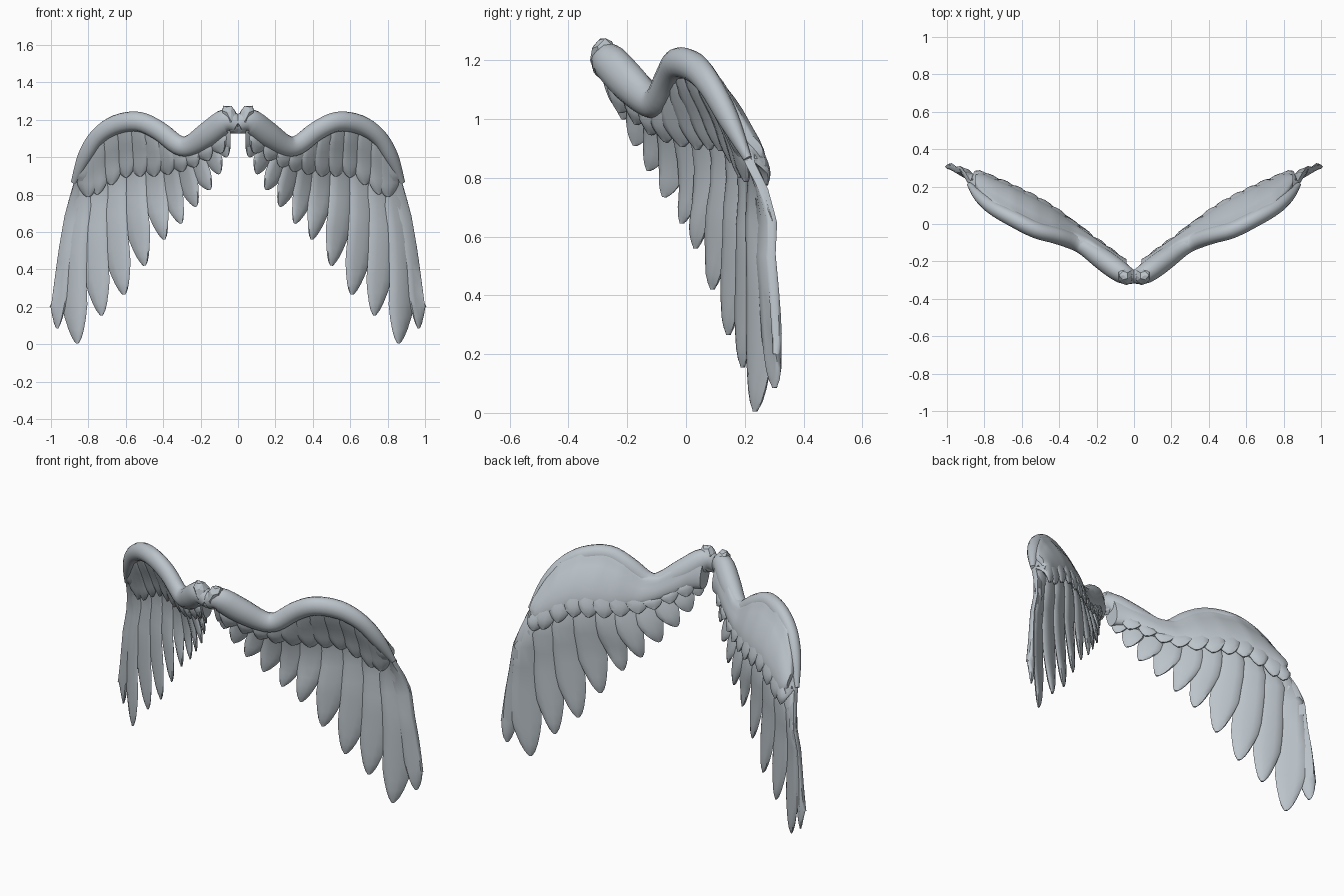
import bpy, bmesh, math, random
from mathutils import Vector

if "Cube" in bpy.data.objects:
    bpy.data.objects.remove(bpy.data.objects["Cube"])

random.seed(4)
mat = bpy.data.materials.new("pale_slate_grey")
mat.diffuse_color = (0.50, 0.55, 0.59, 1)
mat.use_nodes = True
mat.node_tree.nodes["Principled BSDF"].inputs["Base Color"].default_value = mat.diffuse_color

# Leading arm of one wing: x, y, z, radius
ARM = [(0.0, -.285, 1.17, .04), (.06, -.265, 1.195, .065), (.15, -.2, 1.13, .07),
       (.25, -.13, 1.065, .058), (.32, -.095, 1.065, .053), (.42, -.06, 1.14, .053),
       (.53, -.03, 1.19, .053), (.65, .03, 1.175, .052), (.75, .085, 1.11, .046),
       (.82, .145, 1.0, .04), (.878, .21, .865, .016)]
# Depth of the feather sheet: x, y
SHEET = [(0, -.29), (.08, -.22), (.14, -.16), (.22, -.1), (.3, -.03), (.39, .025),
         (.5, .085), (.6, .135), (.72, .185), (.86, .23), (.98, .305)]
# Upper outline that clips the feathers: x, z
EDGE = [(p[0], p[2]) for p in ARM] + [(.925, .7), (.96, .5), (1.0, .2)]
# Short covering feathers: root x, tip x, tip z
COVERT = [(.13, .1, 1.01), (.2, .17, .97), (.27, .24, .935), (.33, .31, .91), (.4, .385, .895), (.47, .46, .885),
          (.54, .535, .885), (.61, .61, .88), (.68, .69, .84), (.75, .765, .79), (.79, .815, .775), (.81, .855, .84)]
# Long flight feathers: root x, root z, tip x, tip z, width, bow
FLIGHT = [(.83, .98, .967, .085, .105, .035), (.79, 1.06, .86, .005, .14, .05), (.72, 1.1, .73, .155, .14, .045),
          (.64, 1.13, .61, .265, .14, .04), (.55, 1.14, .5, .42, .135, .03), (.46, 1.1, .395, .56, .13, .02),
          (.38, 1.06, .305, .645, .12, .02), (.31, 1.05, .225, .735, .11, .01), (.24, 1.05, .15, .825, .1, .01),
          (.17, 1.1, .1, .91, .09, 0), (.11, 1.15, .06, 1.0, .08, 0)]


def interp(table, x, col, key=0):
    """Linear lookup of a column by x."""
    if x <= table[0][key]:
        return table[0][col]
    for a, b in zip(table, table[1:]):
        if x <= b[key]:
            t = (x - a[key]) / (b[key] - a[key])
            return a[col] + (b[col] - a[col]) * t
    return table[-1][col]


def sheet_y(x, z):
    """Wing surface: curls forward to meet the arm at the top, bulges back, then returns at the tips."""
    reach = .46 - .16 * min(1, max(0, (x - .75) / .1))
    k = min(1, max(0, (interp(ARM, x, 2) - z) / reach))
    bulge = .03 * math.sin(math.pi * k)
    k = math.sin(math.pi / 2 * k)
    return interp(ARM, x, 1) * (1 - k) + interp(SHEET, x, 1) * k + bulge


def loft(bm, rings):
    """Skin a list of closed rings and cap both ends."""
    vs = [[bm.verts.new(p) for p in r] for r in rings]
    n = len(vs[0])
    for a, b in zip(vs, vs[1:]):
        for i in range(n):
            bm.faces.new((a[i], a[(i + 1) % n], b[(i + 1) % n], b[i]))
    bm.faces.new(vs[0][::-1])
    bm.faces.new(vs[-1])


def finish(bm, name, angle=50, smooth=True):
    bmesh.ops.recalc_face_normals(bm, faces=bm.faces)
    me = bpy.data.meshes.new(name)
    bm.to_mesh(me)
    bm.free()
    me.materials.append(mat)
    ob = bpy.data.objects.new(name, me)
    bpy.context.collection.objects.link(ob)
    ob.modifiers.new("other_wing", 'MIRROR').use_mirror_merge = False
    if smooth:
        for p in me.polygons:
            p.use_smooth = True
        me.set_sharp_from_angle(angle=math.radians(angle))
    return ob


def feather(bm, root, tip, width, offset, thick=.018, bow=.03, taper=.2, tilt=.12):
    """Lens-section feather laid on the wing surface, bowed outward, kept below the arm."""
    r, t = Vector(root), Vector(tip)
    d = (t - r).normalized()
    side = Vector((-d.y, d.x))          # across the feather, towards the tip of the wing
    length = (t - r).length
    rings = []
    for s in (0, .12, .25, .38, .5, .62, .72, .8, .87, .93, .97, .99, 1):
        c = r + (t - r) * s + side * bow * math.sin(math.pi * s)
        left = (1 - s) * length
        w = width / 2 * max(.1, min(1, left / taper) ** .52) * (.7 + .3 * min(1, s * 3))
        th = thick * max(.4, min(1, left / .05) ** .5)
        ring = []
        for i in range(10):
            a = 2 * math.pi * i / 10
            u = math.cos(a) * w
            p = c + side * u
            top = interp(EDGE, p.x, 1)
            z = min(p.y, top)
            fade = min(1, .1 + (top - z) / .1)
            ring.append((p.x, sheet_y(p.x, z) + (offset + tilt * u) * fade + math.sin(a) * th, z))
        rings.append(ring)
    loft(bm, rings)


# Arm: smooth tapered tube through the arm points
bm = bmesh.new()
pts = []
for i in range(len(ARM) - 1):
    p = [Vector(ARM[min(max(i + j, 0), len(ARM) - 1)]) for j in (-1, 0, 1, 2)]
    for k in range(4):
        t = k / 4
        pts.append(.5 * (2 * p[1] + (p[2] - p[0]) * t + (2 * p[0] - 5 * p[1] + 4 * p[2] - p[3]) * t * t
                         + (3 * p[1] - p[0] - 3 * p[2] + p[3]) * t ** 3))
pts.append(Vector(ARM[-1]))
rings = []
for i, p in enumerate(pts):
    d = (pts[min(i + 1, len(pts) - 1)] - pts[max(i - 1, 0)]).to_3d().normalized()
    across = d.cross(Vector((-.45, .9, 0))).normalized()
    front = across.cross(d).normalized()
    rings.append([p.to_3d() + (across * math.cos(a) + front * math.sin(a) * .85) * p.w
                  for a in (2 * math.pi * j / 14 for j in range(14))])
loft(bm, rings)
finish(bm, "wing_arm")

# Smooth fleshy web from the crest of the arm down to the covering feathers
bm = bmesh.new()
rings = []
for i in range(41):
    x = .04 + .81 * i / 40
    top = interp(ARM, x, 2) + .8 * interp(ARM, x, 3)
    low = min(interp(COVERT, x, 2, 1) + .035, top - .05)
    ring = []
    for j in range(24):
        a = 2 * math.pi * j / 24
        z = (top + low) / 2 + (top - low) / 2 * math.cos(a)
        s = math.sin(a)
        side = (.06 if s > 0 else .032) * abs(s) ** .7
        ring.append((x, sheet_y(x, z) + .006 + math.copysign(side, s), z))
    rings.append(ring)
loft(bm, rings)
finish(bm, "wing_web")

# Long flight feathers
bm = bmesh.new()
for rx, rz, tx, tz, w, bow in FLIGHT:
    feather(bm, (rx, rz), (tx, tz), w, .005, bow=bow, taper=min(.2, (rz - tz) * .4))
finish(bm, "flight_feathers")

# Covering feathers on the back and front
for name, off, drop in (("back_coverts", .04, 0), ("front_coverts", -.022, .012)):
    bm = bmesh.new()
    for rx, tx, tz in COVERT:
        rz = interp(ARM, rx, 2)
        feather(bm, (rx, rz), (tx - drop, tz + drop), .12, off, thick=.02, bow=.006, taper=.075, tilt=.07)
    finish(bm, name)

# Rough broken stump where the wings meet
bm = bmesh.new()
bmesh.ops.create_icosphere(bm, subdivisions=2, radius=1)
for v in bm.verts:
    q = v.co * random.uniform(.8, 1.12)
    v.co = Vector((.04 + q.x * .044 + q.z * .016, -.275 + q.y * .048, 1.2 + q.z * .082))
finish(bm, "wing_stump", smooth=False)
